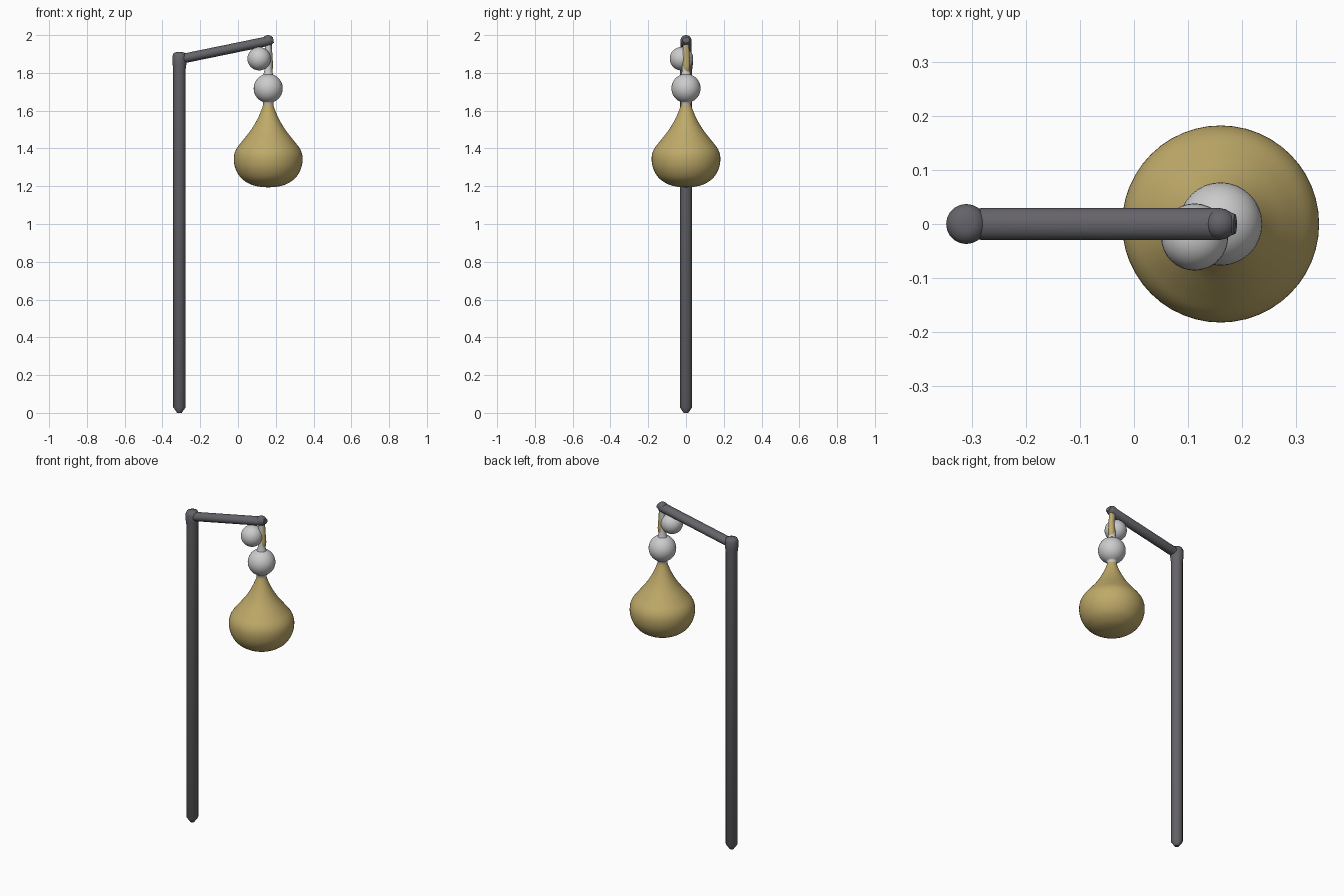
import bpy, math
from mathutils import Vector

if "Cube" in bpy.data.objects:
    bpy.data.objects.remove(bpy.data.objects["Cube"])


def material(name, rgb):
    m = bpy.data.materials.new(name)
    m.diffuse_color = (*rgb, 1)
    m.use_nodes = True
    m.node_tree.nodes["Principled BSDF"].inputs["Base Color"].default_value = m.diffuse_color
    return m


DARK = material("dark_metal", (0.13, 0.125, 0.14))
GOLD = material("gold", (0.52, 0.40, 0.14))
WHITE = material("pale", (0.62, 0.62, 0.62))


def lathe(name, profile, start, mat, axis=(0, 0, 1), sides=32, flat=1.0):
    """Revolve (radius, distance) points about an axis from start."""
    rot = Vector((0, 0, 1)).rotation_difference(Vector(axis).normalized()).to_matrix()
    verts, faces, rings = [], [], []
    for r, h in profile:
        ring = []
        for i in range(sides):
            a = 2 * math.pi * i / sides
            p = rot @ Vector((r * math.cos(a) * flat, r * math.sin(a), h))
            ring.append(len(verts))
            verts.append(p + Vector(start))
        rings.append(ring)
    for a, b in zip(rings, rings[1:]):
        for i in range(sides):
            j = (i + 1) % sides
            faces.append((a[i], a[j], b[j], b[i]))
    faces += [rings[0][::-1], rings[-1]]
    me = bpy.data.meshes.new(name)
    me.from_pydata(verts, [], faces)
    me.materials.append(mat)
    ob = bpy.data.objects.new(name, me)
    bpy.context.collection.objects.link(ob)
    bpy.context.view_layer.objects.active = ob
    ob.select_set(True)
    bpy.ops.object.shade_smooth_by_angle(angle=math.radians(50))
    ob.select_set(False)
    return ob


def smooth(points, steps=5):
    """Catmull-Rom resampling of a profile."""
    p = [Vector(q) for q in points]
    p = [p[0]] + p + [p[-1]]
    out = []
    for a, b, c, d in zip(p, p[1:], p[2:], p[3:]):
        for s in range(steps):
            t = s / steps
            q = 0.5 * (2 * b + (c - a) * t + (2 * a - 5 * b + 4 * c - d) * t * t
                       + (3 * b - a - 3 * c + d) * t ** 3)
            out.append((max(q.x, 0.001), q.y))
    return out + [tuple(p[-1])]


def ball(r, z, lo=0.05, hi=0.05, n=16):
    """Sphere profile, cut off near the poles by angle."""
    return [(r * math.sin(t), z - r * math.cos(t))
            for t in (lo + (math.pi - lo - hi) * i / n for i in range(n + 1))]


# upright pole with blunt tapered foot and slightly swollen top
lathe("pole", [(0.012, 0), (0.033, 0.03), (0.033, 1.82), (0.037, 1.85),
               (0.037, 1.89), (0.03, 1.905), (0.015, 1.911)], (-0.31, 0, 0), DARK, sides=20)

# sloping arm
a, b = Vector((-0.31, 0, 1.872)), Vector((0.187, 0, 1.974))
n = (b - a).length
lathe("arm", [(0.02, 0), (0.03, 0.03), (0.03, n - 0.03), (0.018, n)],
      a, DARK, b - a, sides=20, flat=0.85)
# rounded arm tip
lathe("arm_tip", ball(0.029, 0), (0.159, 0, 1.971), DARK, sides=20)

# hanging teardrop
lathe("teardrop", smooth([(0.026, 1.65), (0.03, 1.62), (0.055, 1.56), (0.09, 1.5),
                          (0.135, 1.442), (0.17, 1.395), (0.182, 1.35), (0.174, 1.295),
                          (0.145, 1.245), (0.1, 1.213), (0.05, 1.198), (0.002, 1.194)])[::-1],
      (0.16, 0, 0), GOLD, sides=48)

# lower bead, with necks above and below
lathe("lower_bead", [(0.027, 1.63), (0.028, 1.645)] + ball(0.077, 1.718, 0.42, 0.35)
      + [(0.021, 1.81), (0.019, 1.86), (0.016, 1.95)], (0.16, 0, 0), WHITE)

# upper bead tucked under the arm
lathe("upper_bead", ball(0.062, 1.875), (0.112, -0.024, 0), WHITE)

# gold strand on the outer side of the cord
lathe("cord_strand", smooth([(0.008, 1.785), (0.019, 1.83), (0.017, 1.88), (0.012, 1.96)]),
      (0.166, 0.003, 0), GOLD, sides=20)
